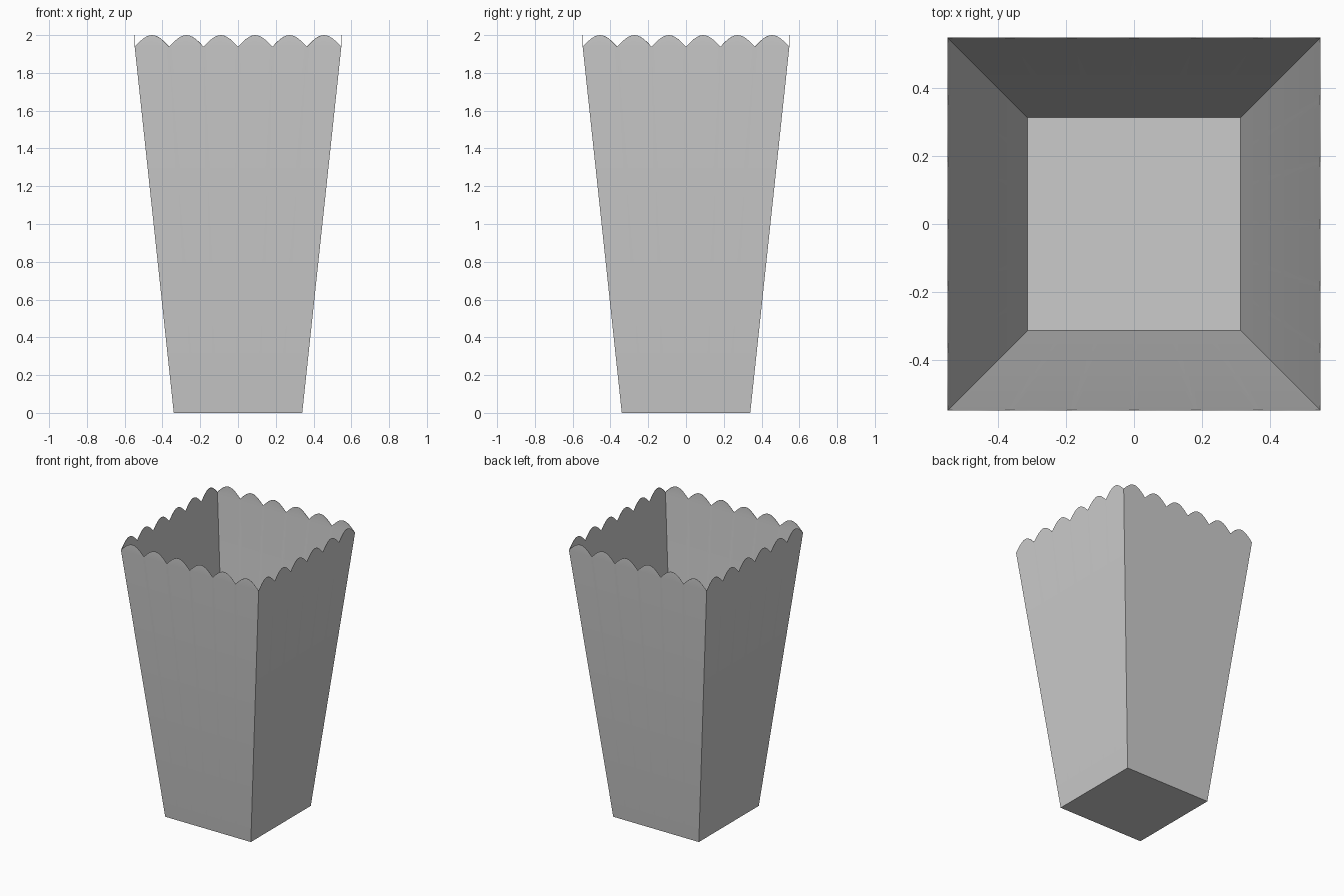
import bpy, bmesh, math

if "Cube" in bpy.data.objects:
    bpy.data.objects.remove(bpy.data.objects["Cube"])

SCALLOPS, SEG = 6, 12
VALLEY_Z, RISE = 1.938, 0.062
N = SCALLOPS * SEG

bm = bmesh.new()


def ring(half, z, rise=0.0):
    """Square loop of vertices, optionally lifted into scallops."""
    verts = []
    for side in range(4):
        a = side * math.pi / 2
        c, s = round(math.cos(a)), round(math.sin(a))
        for i in range(N):
            x, y = half * (2 * i / N - 1), -half
            lift = rise * abs(math.sin(math.pi * i / SEG))
            verts.append(bm.verts.new((x * c - y * s, x * s + y * c, z + lift)))
    return verts


# Outer wall, upright scalloped rim, then the tapered inner wall
rings = [
    ring(0.34, 0.0),
    ring(0.547, VALLEY_Z),
    ring(0.547, VALLEY_Z, RISE),
    ring(0.545, VALLEY_Z, RISE),
    ring(0.545, VALLEY_Z),
    ring(0.312, 0.03),
]
for lo, hi in zip(rings, rings[1:]):
    for i in range(len(lo)):
        j = (i + 1) % len(lo)
        bm.faces.new((lo[i], lo[j], hi[j], hi[i]))

# Underside and inner floor
bm.faces.new(rings[0][::-1])
bm.faces.new(rings[-1])
bmesh.ops.remove_doubles(bm, verts=bm.verts[:], dist=1e-4)
bmesh.ops.recalc_face_normals(bm, faces=bm.faces[:])

mesh = bpy.data.meshes.new("scalloped_box")
bm.to_mesh(mesh)
bm.free()
box = bpy.data.objects.new("scalloped_box", mesh)
bpy.context.collection.objects.link(box)

# Smooth wall-to-scallop transition, sharp corners
bpy.context.view_layer.objects.active = box
box.select_set(True)
bpy.ops.object.shade_smooth_by_angle(angle=math.radians(30))
